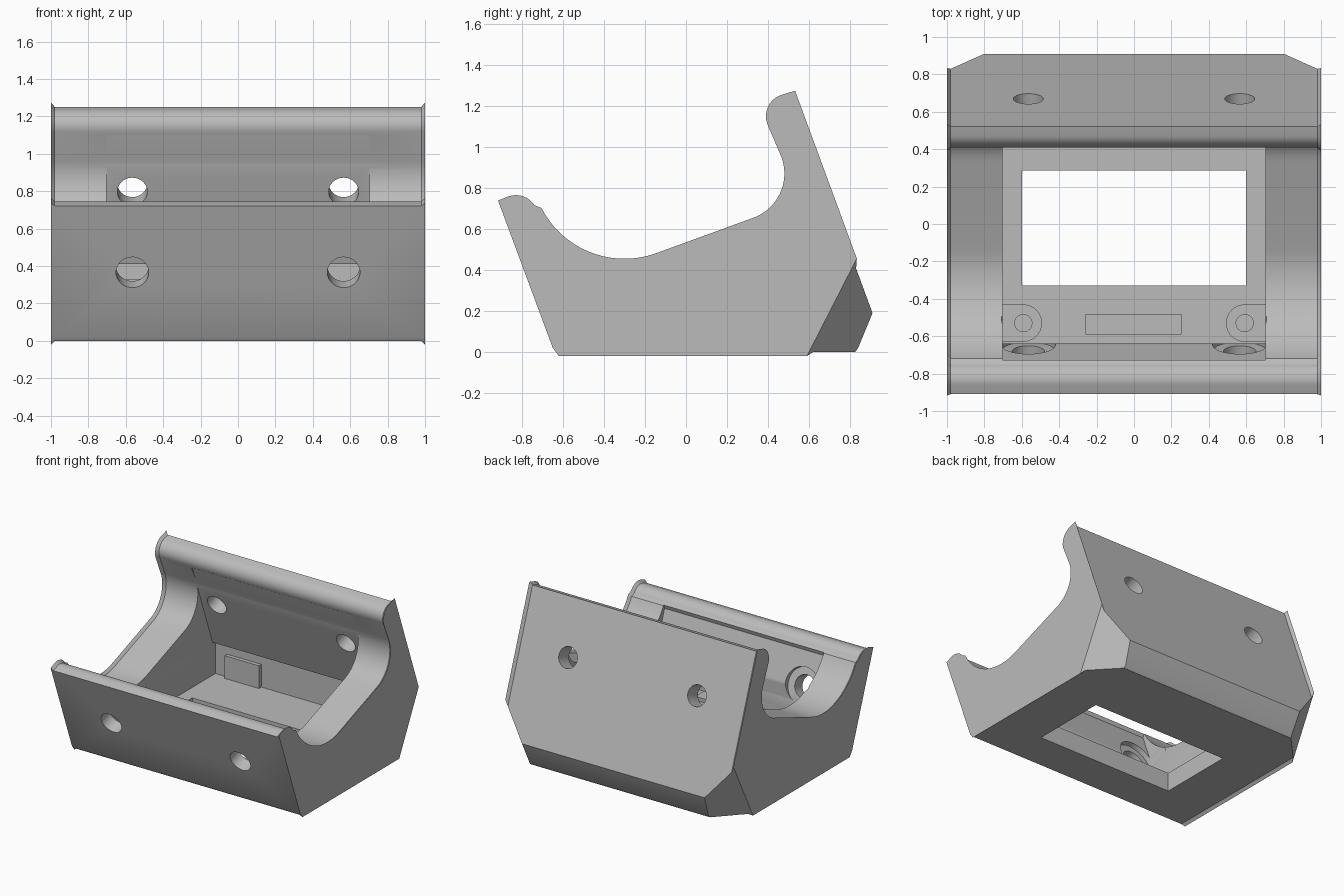
import bpy, bmesh, math
from mathutils import Vector, Matrix

if "Cube" in bpy.data.objects:
    bpy.data.objects.remove(bpy.data.objects["Cube"])

TILT = math.radians(20)
AXIS = Vector((0, math.cos(TILT), math.sin(TILT)))  # perpendicular to both tilted walls

grey = bpy.data.materials.new("plain grey")
grey.diffuse_color = (0.50, 0.50, 0.50, 1)
grey.use_nodes = True
grey.node_tree.nodes["Principled BSDF"].inputs["Base Color"].default_value = grey.diffuse_color


def arc(cy, cz, r, a0, a1, n):
    angles = [math.radians(a0 + (a1 - a0) * i / n) for i in range(n + 1)]
    return [(cy + r * math.cos(a), cz + r * math.sin(a)) for a in angles]


def inset(points, dists):
    """Move each edge of a clockwise outline inwards by its own distance."""
    out = []
    n = len(points)
    for i in range(n):
        a, b, c = (Vector(points[(i + k) % n]) for k in (-1, 0, 1))
        d1, d2 = (b - a).normalized(), (c - b).normalized()
        n1, n2 = Vector((d1.y, -d1.x)), Vector((d2.y, -d2.x))
        k1, k2 = dists[i - 1], dists[i]
        cross = d1.x * d2.y - d1.y * d2.x
        if abs(cross) < 1e-4:
            out.append(b + n1 * k1)
        else:
            out.append(b + (d1 * k2 - d2 * k1) / cross * -1)
    return [tuple(p) for p in out]


def loft(sections):
    """Solid through matching outlines given as (x, outline)."""
    bm = bmesh.new()
    rings = [[bm.verts.new((x, y, z)) for y, z in pts] for x, pts in sections]
    n = len(rings[0])
    for r, s in zip(rings, rings[1:]):
        for i in range(n):
            j = (i + 1) % n
            bm.faces.new((r[i], r[j], s[j], s[i]))
    bm.faces.new(rings[0])
    bm.faces.new(rings[-1])
    bmesh.ops.recalc_face_normals(bm, faces=bm.faces)
    return bm


def make(name, bm):
    me = bpy.data.meshes.new(name)
    bm.to_mesh(me)
    bm.free()
    ob = bpy.data.objects.new(name, me)
    bpy.context.collection.objects.link(ob)
    me.materials.append(grey)
    return ob


def box(name, x0, x1, y0, y1, z0, z1):
    bm = bmesh.new()
    bmesh.ops.create_cube(bm, size=1)
    for v in bm.verts:
        v.co = ((x0 + x1) / 2 + v.co.x * (x1 - x0),
                (y0 + y1) / 2 + v.co.y * (y1 - y0),
                (z0 + z1) / 2 + v.co.z * (z1 - z0))
    return make(name, bm)


def rod(name, centre, axis, r, length):
    bm = bmesh.new()
    m = Matrix.Translation(centre) @ axis.to_track_quat('Z', 'Y').to_matrix().to_4x4()
    bmesh.ops.create_cone(bm, cap_ends=True, segments=40, radius1=r, radius2=r,
                          depth=length, matrix=m)
    return make(name, bm)


def boolean(ob, tools, op='DIFFERENCE'):
    for t in tools:
        mod = ob.modifiers.new(t.name, 'BOOLEAN')
        mod.operation, mod.solver, mod.object = op, 'EXACT', t
    bpy.context.view_layer.update()
    me = bpy.data.meshes.new_from_object(ob.evaluated_get(bpy.context.evaluated_depsgraph_get()))
    ob.modifiers.clear()
    ob.data = me
    for t in tools:
        bpy.data.objects.remove(t)


# Cradle outline: front wall, front lip, valley, back wall, base
outline = [(-0.635, 0), (-0.65, 0.02), (-0.91, 0.72)]
outline += arc(-0.83, 0.655, 0.09, 110, 30, 10)
outline += arc(-0.30, 0.91, 0.475, 208, 290, 24)
outline += arc(0.25, 0.871, 0.25, -70, 20, 18)
outline += arc(0.50, 1.15, 0.09, 200, 110, 10)
outline += [(0.52, 1.25), (0.91, 0.19), (0.84, 0.02), (0.825, 0)]
dists = [0.02] * len(outline)
dists[0] = dists[1] = 0.0  # front face stays full width
small = inset(outline, dists)
bm = loft([(-1, small), (-0.98, outline), (0.98, outline), (1, small)])

# Slanted lower back corners
for s in (-1, 1):
    geom = bm.verts[:] + bm.edges[:] + bm.faces[:]
    cut = bmesh.ops.bisect_plane(bm, geom=geom, plane_co=(s, 0.6, 0), dist=1e-5,
                                 plane_no=(0.0915 * s, 0.086, -0.044), clear_outer=True)
    edges = [e for e in cut['geom_cut'] if isinstance(e, bmesh.types.BMEdge)]
    bmesh.ops.edgeloop_fill(bm, edges=edges)
bmesh.ops.recalc_face_normals(bm, faces=bm.faces)
cradle = make("cradle_body", bm)

# Inner pocket, with an undercut below the back wall, and the base window
pocket_outline = [(-0.64, 0.15), (-0.64, 0.40), (-0.735, 0.66), (-0.60, 1.1),
                  (0.43, 1.1), (0.684, 0.41), (0.72, 0.41), (0.72, 0.15)]
tools = [make("pocket", loft([(-0.702, pocket_outline), (0.702, pocket_outline)])),
         box("base_window", -0.6, 0.6, -0.33, 0.285, -0.1, 0.3)]

# Screw holes through both walls, counterbored inside the front wall
for s in (-1, 1):
    front = Vector((0.565 * s, -0.775, 0.367))
    back = Vector((0.565 * s, 0.665, 0.842))
    tools.append(rod("front_hole", front, AXIS, 0.087, 0.5))
    tools.append(rod("counterbore", front + AXIS * 0.20, AXIS, 0.145, 0.2))
    tools.append(rod("back_hole", back, AXIS, 0.08, 0.5))
boolean(cradle, tools)

# Screw bosses and locating pad on the pocket floor
parts = [cradle]
UP = Vector((0, 0, 1))
for s in (-1, 1):
    c = Vector((0.592 * s, -0.53, 0.17))
    boss = rod("boss", c, UP, 0.1, 0.06)
    web = box("boss_web", min(0.592 * s, 0.71 * s), max(0.592 * s, 0.71 * s), -0.63, -0.43, 0.14, 0.2)
    boolean(boss, [web], 'UNION')
    boolean(boss, [rod("boss_bore", c, UP, 0.046, 0.2)])
    parts.append(boss)
parts.append(box("locating_pad", -0.26, 0.255, -0.59, -0.48, 0.14, 0.18))

# Stop block under the back wall
parts.append(box("stop_block", -0.6, -0.3, 0.69, 0.73, 0.14, 0.33))

bpy.ops.object.select_all(action='DESELECT')
for ob in parts:
    ob.select_set(True)
bpy.context.view_layer.objects.active = cradle
bpy.ops.object.shade_smooth_by_angle(angle=math.radians(25))
